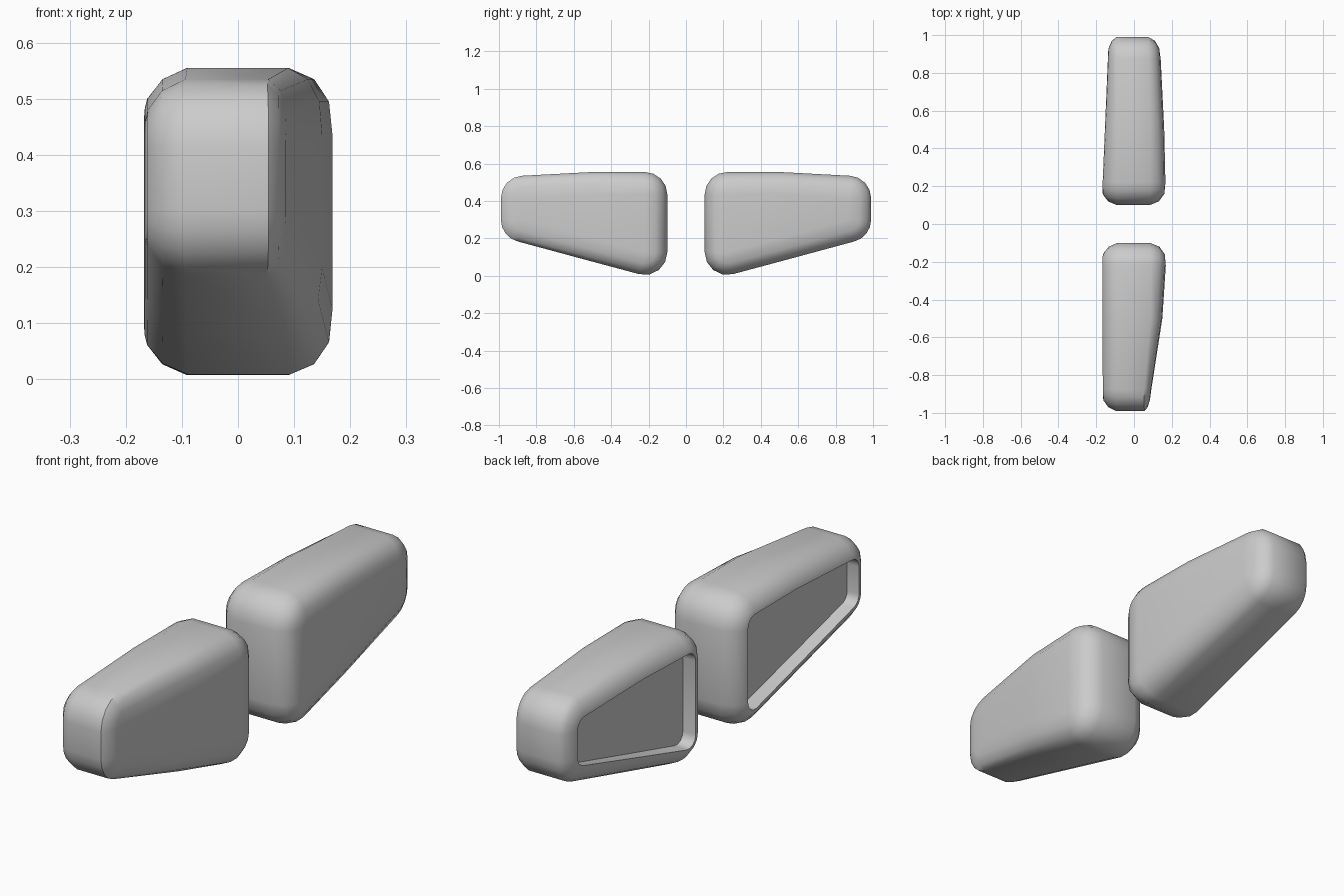
import bpy, math
from mathutils import Vector

if "Cube" in bpy.data.objects:
    bpy.data.objects.remove(bpy.data.objects["Cube"])

R = 0.12      # corner radius of the side outline
SEG = 4       # segments per rounded corner
# core points of the side outline (y, z, start angle, end angle), counter-clockwise
CORE = [
    (0.87, 0.415, 0, 87), (0.50, 0.435, 90, 90), (0.22, 0.435, 90, 180),
    (0.22, 0.125, 180, 284), (0.50, 0.20, 284, 284), (0.87, 0.30, 284, 360),
]


def outline(inset):
    """Rounded side outline shrunk by inset; also the two mid-point indices."""
    pts, mids = [], []
    for y, z, a0, a1 in CORE:
        n = SEG if a1 > a0 else 0
        if n == 0:
            mids.append(len(pts))
        for k in range(n + 1):
            a = math.radians(a0 + (a1 - a0) * k / max(n, 1))
            pts.append((y + (R - inset) * math.cos(a), z + (R - inset) * math.sin(a)))
    return pts, mids


def interp(table, y):
    """Piecewise linear lookup."""
    for (y0, v0), (y1, v1) in zip(table, table[1:]):
        if y <= y1:
            t = max(0, (y - y0) / (y1 - y0))
            return v0 + (v1 - v0) * t
    return table[-1][1]


def make_object(name, verts, faces, side):
    if side < 0:
        faces = [f[::-1] for f in faces]
    me = bpy.data.meshes.new(name)
    me.from_pydata([(x, side * y, z) for x, y, z in verts], [], faces)
    me.validate()
    ob = bpy.data.objects.new(name, me)
    bpy.context.collection.objects.link(ob)
    bpy.ops.object.select_all(action='DESELECT')
    ob.select_set(True)
    bpy.context.view_layer.objects.active = ob
    bpy.ops.object.mode_set(mode='EDIT')
    bpy.ops.mesh.select_all(action='SELECT')
    bpy.ops.mesh.remove_doubles(threshold=0.0005)
    bpy.ops.object.mode_set(mode='OBJECT')
    bpy.ops.object.shade_smooth_by_angle(angle=math.radians(42))
    return ob


def mirror_unit(label, side, back, front, back_depth, front_depth):
    # recess floor, rim, rounded back edge, rounded front edge, front panel
    rings = [
        ('b', 0.078, 0.75), ('b', 0.075, 0.0), ('b', 0.055, 0.06), ('b', 0.02, 0.42),
        ('b', 0.0, 1.0), ('f', 0.0, 1.0), ('f', 0.02, 0.42), ('f', 0.06, 0.08), ('f', R, 0.0),
    ]
    verts, faces = [], []
    for kind, inset, depth in rings:
        pts, mids = outline(inset)
        for y, z in pts:
            if kind == 'b':
                x = interp(back, y) + depth * interp(back_depth, y)
            else:
                x = interp(front, y) - depth * interp(front_depth, y)
            verts.append((x, y, z))
    n = len(pts)
    for i in range(len(rings) - 1):
        for j in range(n):
            k = (j + 1) % n
            faces.append([i * n + j, i * n + k, (i + 1) * n + k, (i + 1) * n + j])
    # two cap faces folded along the middle
    a, b = mids
    o = (len(rings) - 1) * n
    faces.append([o + j for j in range(a, b + 1)])
    faces.append([o + j % n for j in range(b, n + a + 1)])
    make_object(label + "_mirror_housing", verts, faces, side)
    # reflecting plate on the recess floor
    make_object(label + "_mirror_glass", verts[:n], [list(range(n))[::-1]], side)


# front-most unit: straight back, strongly tapered cover
mirror_unit("near", -1,
            back=[(0.1, -0.167), (1.0, -0.165)],
            front=[(0.1, 0.17), (0.25, 0.168), (0.5, 0.15), (0.9, 0.088), (1.0, 0.085)],
            back_depth=[(0.1, 0.08), (1.0, 0.07)],
            front_depth=[(0.1, 0.085), (1.0, 0.03)])

# rear unit: turned slightly, so the back slants and the cover stays wide
mirror_unit("far", 1,
            back=[(0.1, -0.171), (1.0, -0.133)],
            front=[(0.1, 0.168), (0.25, 0.166), (0.5, 0.16), (0.9, 0.14), (1.0, 0.135)],
            back_depth=[(0.1, 0.08), (1.0, 0.04)],
            front_depth=[(0.1, 0.085), (1.0, 0.06)])
